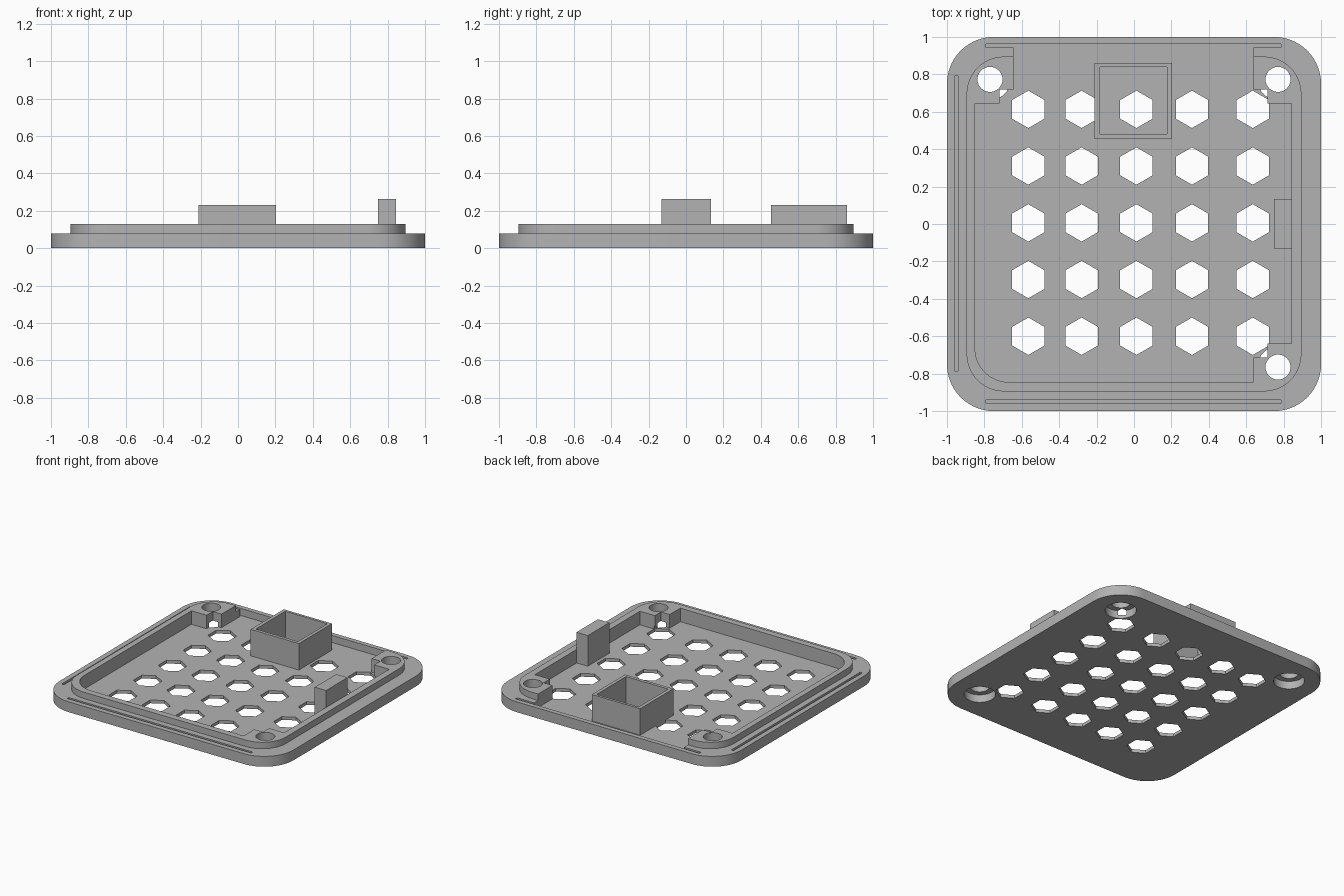
import bpy, bmesh
from math import sin, cos, pi, radians

cube = bpy.data.objects.get("Cube")
if cube:
    bpy.data.objects.remove(cube, do_unlink=True)

grey = bpy.data.materials.new("grey plastic")
grey.use_nodes = True
grey.diffuse_color = (0.45, 0.45, 0.45, 1)
grey.node_tree.nodes["Principled BSDF"].inputs["Base Color"].default_value = (0.45, 0.45, 0.45, 1)

FLOOR, RIM, LIP = 0.025, 0.08, 0.13


def arc(cx, cy, r, start, end, n):
    return [(cx + r * cos(radians(start + (end - start) * i / n)),
             cy + r * sin(radians(start + (end - start) * i / n))) for i in range(n + 1)]


def rounded(h, r):
    c = h - r
    return (arc(c, c, r, 0, 90, 14) + arc(-c, c, r, 90, 180, 14)
            + arc(-c, -c, r, 180, 270, 14) + arc(c, -c, r, 270, 360, 14))


def ngon(cx, cy, r, n, turn=0):
    return [(cx + r * cos(turn + 2 * pi * i / n), cy + r * sin(turn + 2 * pi * i / n)) for i in range(n)]


def rect(x0, x1, y0, y1):
    return [(x0, y0), (x1, y0), (x1, y1), (x0, y1)]


def prisms(name, outlines, z0, z1):
    """One object made of upright prisms, one per outline."""
    bm = bmesh.new()
    for pts in outlines:
        base = bm.faces.new([bm.verts.new((x, y, z0)) for x, y in pts])
        top = bmesh.ops.extrude_face_region(bm, geom=[base])["geom"]
        for v in top:
            if isinstance(v, bmesh.types.BMVert):
                v.co.z = z1
    bmesh.ops.recalc_face_normals(bm, faces=bm.faces[:])
    me = bpy.data.meshes.new(name)
    bm.to_mesh(me)
    bm.free()
    me.materials.append(grey)
    ob = bpy.data.objects.new(name, me)
    bpy.context.collection.objects.link(ob)
    return ob


def combine(ob, tool, operation="DIFFERENCE"):
    tool.hide_render = True
    mod = ob.modifiers.new("shape", 'BOOLEAN')
    mod.operation, mod.solver, mod.object = operation, 'EXACT', tool
    bpy.ops.object.select_all(action='DESELECT')
    bpy.context.view_layer.objects.active = ob
    ob.select_set(True)
    bpy.ops.object.modifier_apply(modifier=mod.name)
    bpy.data.objects.remove(tool, do_unlink=True)


# Rounded plate with a raised lip
lid = prisms("lid_plate", [rounded(1, 0.25)], 0, RIM)
combine(lid, prisms("lip", [rounded(0.895, 0.2)], 0.01, LIP), "UNION")

# Pocket that leaves three screw bosses and opens into the back groove
pocket = arc(-0.67, -0.665, 0.18, 180, 270, 12) + [
    (0.64, -0.845), (0.64, -0.715), (0.715, -0.715), (0.715, -0.64),
    (0.843, -0.64), (0.843, 0.645), (0.715, 0.645), (0.715, 0.72), (0.64, 0.72),
    (0.64, 0.943), (0.785, 0.943), (0.785, 0.963), (-0.79, 0.963), (-0.79, 0.943),
    (-0.645, 0.943), (-0.645, 0.72), (-0.72, 0.72), (-0.72, 0.645), (-0.85, 0.645)]
combine(lid, prisms("pocket", [pocket], FLOOR, 0.3))

# Thin seal grooves at the front and on one side
combine(lid, prisms("grooves", [rect(-0.79, 0.785, -0.96, -0.941),
                                rect(-0.96, -0.941, -0.785, 0.79)], FLOOR, 0.3))

# Hexagonal vents
vents = [ngon(x, y, 0.1, 6, pi / 6)
         for x in (-0.565, -0.28, 0.013, 0.31, 0.635)
         for y in (0.613, 0.31, 0.006, -0.297, -0.6)]
combine(lid, prisms("vents", vents, -0.1, FLOOR + 0.02))

# Screw holes with counterbores from below
screws = [(-0.77, 0.773), (0.77, 0.773), (0.77, -0.765)]
combine(lid, prisms("counterbores", [ngon(x, y, 0.11, 32) for x, y in screws], -0.1, 0.06))
combine(lid, prisms("screw_holes", [ngon(x, y, 0.067, 32) for x, y in screws], -0.1, 0.3))

# Open square socket, its walls running down through the floor
socket = prisms("socket_wall", [rect(-0.21, 0.203, 0.455, 0.86)], 0, 0.23)
combine(socket, prisms("socket_inside", [rect(-0.183, 0.177, 0.48, 0.84)], -0.1, 0.4))

# Upright tab against the lip
prisms("side_tab", [rect(0.748, 0.845, -0.13, 0.133)], 0.01, 0.262)

# Keep corners crisp and arcs smooth
for ob in bpy.context.collection.objects:
    if ob.type == 'MESH' and ob.data.materials and ob.data.materials[0] == grey:
        bpy.ops.object.select_all(action='DESELECT')
        bpy.context.view_layer.objects.active = ob
        ob.select_set(True)
        bpy.ops.object.shade_smooth_by_angle(angle=radians(25))
